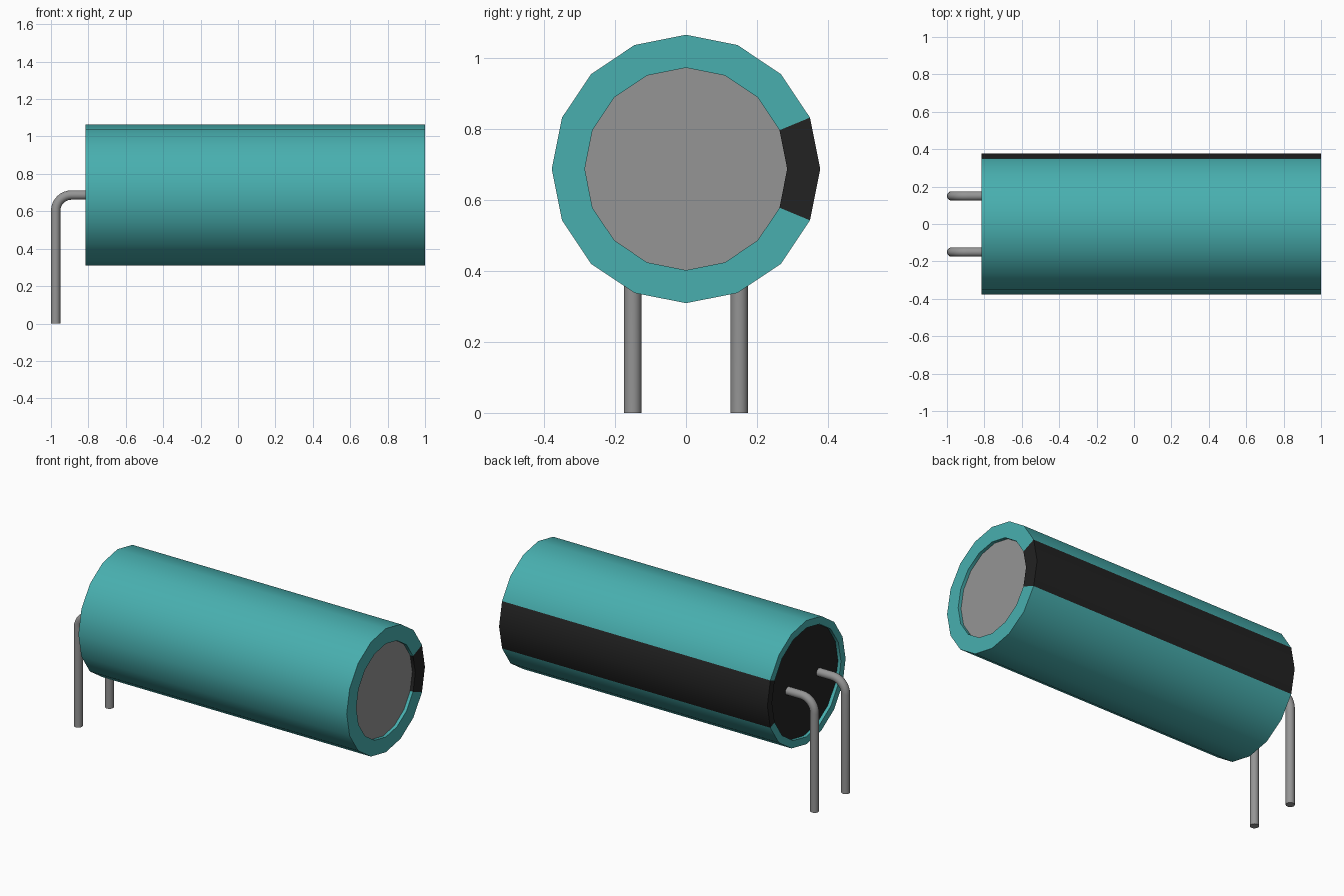
import bpy, bmesh, math
from mathutils import Vector

cube = bpy.data.objects.get("Cube")
if cube:
    bpy.data.objects.remove(cube, do_unlink=True)

SIDES = 16
AXIS_Z = 0.687


def material(name, rgb):
    m = bpy.data.materials.new(name)
    m.use_nodes = True
    m.diffuse_color = (*rgb, 1)
    m.node_tree.nodes["Principled BSDF"].inputs["Base Color"].default_value = (*rgb, 1)
    return m


teal = material("teal sleeve", (0.065, 0.43, 0.43))
black = material("black", (0.016, 0.016, 0.016))
metal = material("grey metal", (0.30, 0.30, 0.30))


def finish(bm, name, mats):
    mesh = bpy.data.meshes.new(name)
    bm.to_mesh(mesh)
    bm.free()
    obj = bpy.data.objects.new(name, mesh)
    bpy.context.collection.objects.link(obj)
    for m in mats:
        mesh.materials.append(m)
    return obj


def smooth(obj):
    bpy.ops.object.select_all(action='DESELECT')
    obj.select_set(True)
    bpy.context.view_layer.objects.active = obj
    bpy.ops.object.shade_smooth_by_angle(angle=math.radians(35))


def ring(bm, x, r):
    steps = [2 * math.pi * i / SIDES for i in range(SIDES)]
    return [bm.verts.new((x, r * math.cos(a), AXIS_Z + r * math.sin(a))) for a in steps]


# Sleeve: lathed shell folded in at both ends, with a black stripe at the back
bm = bmesh.new()
profile = [(-0.795, 0.333), (-0.815, 0.333), (-0.815, 0.378),
           (1.0, 0.378), (1.0, 0.285), (0.98, 0.285)]
rings = [ring(bm, x, r) for x, r in profile]
for a, b in zip(rings, rings[1:]):
    for i in range(SIDES):
        j = (i + 1) % SIDES
        face = bm.faces.new((a[i], a[j], b[j], b[i]))
        face.material_index = 1 if i in (0, SIDES - 1) else 0
smooth(finish(bm, "sleeve", [teal, black]))

# Recessed end discs: metal can end and rubber seal
for name, x, r, mat in (("can_end", 0.98, 0.285, metal), ("rubber_seal", -0.795, 0.333, black)):
    bm = bmesh.new()
    verts = ring(bm, x, r)
    bm.faces.new(verts if x > 0 else verts[::-1])
    finish(bm, name, [mat])


# Leads: round wires leaving the seal and bending straight down
def lead(name, y):
    bend, x, sides = 0.085, -0.975, 16
    path = [Vector((-0.79, AXIS_Z))]
    for k in range(9):
        a = math.pi / 2 * (1 + k / 8)
        path.append(Vector((x + bend + bend * math.cos(a), AXIS_Z - bend + bend * math.sin(a))))
    path.append(Vector((x, 0)))
    bm = bmesh.new()
    loops = []
    for k, p in enumerate(path):
        t = (path[min(k + 1, len(path) - 1)] - path[max(k - 1, 0)]).normalized()
        if k in (0, 1):
            t = Vector((-1, 0))
        elif k >= len(path) - 2:
            t = Vector((0, -1))
        n = Vector((-t.y, t.x))
        loop = []
        for i in range(sides):
            a = 2 * math.pi * i / sides
            q = p + n * 0.025 * math.cos(a)
            loop.append(bm.verts.new((q.x, y + 0.025 * math.sin(a), q.y)))
        loops.append(loop)
    for a, b in zip(loops, loops[1:]):
        for i in range(sides):
            j = (i + 1) % sides
            bm.faces.new((a[i], a[j], b[j], b[i]))
    bm.faces.new(loops[0])
    bm.faces.new(loops[-1])
    bmesh.ops.recalc_face_normals(bm, faces=bm.faces)
    smooth(finish(bm, name, [metal]))


lead("front_lead", -0.15)
lead("back_lead", 0.15)
